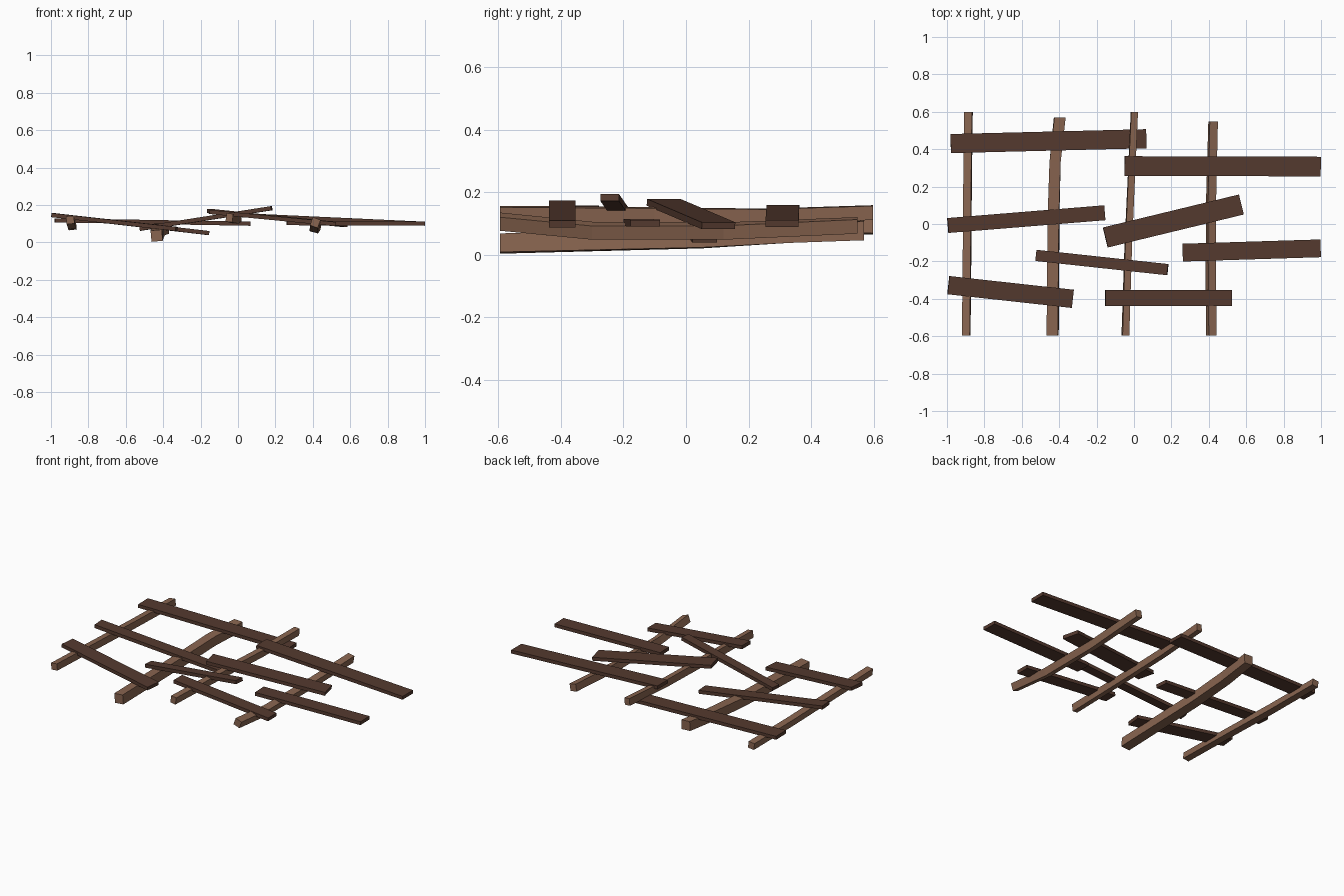
import bpy, bmesh
from math import cos, sin, radians
from mathutils import Vector

if "Cube" in bpy.data.objects:
    bpy.data.objects.remove(bpy.data.objects["Cube"])


def material(name, rgb):
    m = bpy.data.materials.new(name)
    m.diffuse_color = (*rgb, 1)
    m.use_nodes = True
    m.node_tree.nodes["Principled BSDF"].inputs["Base Color"].default_value = m.diffuse_color
    return m


BEAM = material("beam_wood", (0.25, 0.13, 0.08))
PLANK = material("plank_wood", (0.09, 0.042, 0.028))


def finish(bm, name, mat):
    bmesh.ops.recalc_face_normals(bm, faces=bm.faces)
    me = bpy.data.meshes.new(name)
    bm.to_mesh(me)
    bm.free()
    me.materials.append(mat)
    ob = bpy.data.objects.new(name, me)
    bpy.context.collection.objects.link(ob)


def loft(rings, name, mat):
    """Bridge four-cornered rings into a closed bar."""
    bm = bmesh.new()
    vs = [[bm.verts.new(p) for p in r] for r in rings]
    for a, b in zip(vs, vs[1:]):
        for i in range(4):
            j = (i + 1) % 4
            bm.faces.new((a[i], a[j], b[j], b[i]))
    bm.faces.new(vs[0])
    bm.faces.new(vs[-1])
    finish(bm, name, mat)


CORNERS = ((-1, -1), (1, -1), (1, 1), (-1, 1))


def beam(name, w, h, path):
    # path: centre x, y, z and roll of each bend
    rings = []
    for x, y, z, roll in path:
        c, s = cos(radians(roll)), sin(radians(roll))
        ring = []
        for a, b in CORNERS:
            u, v = a * w / 2, b * h / 2
            ring.append((x + u * c - v * s, y, z + u * s + v * c))
        rings.append(ring)
    loft(rings, name, BEAM)


def plank(name, a, b, width, thick=0.022):
    # straight board between two end centres
    a, b = Vector(a), Vector(b)
    d = (b - a).normalized()
    side = d.cross(Vector((0, 0, 1))).normalized()
    up = side.cross(d)
    rings = [[p + side * (i * width / 2) + up * (j * thick / 2) for i, j in CORNERS]
             for p in (a, b)]
    loft(rings, name, PLANK)


# warped bearers running front to back
beam("bearer_far_left", 0.042, 0.042,
     [(-0.897, -0.595, 0.120, 6), (-0.893, -0.2, 0.108, 6),
      (-0.890, 0.2, 0.095, 6), (-0.885, 0.598, 0.088, 6)])
beam("bearer_mid_left", 0.060, 0.060,
     [(-0.435, -0.595, 0.036, 5), (-0.430, 0.05, 0.052, 3),
      (-0.422, 0.33, 0.068, 0), (-0.397, 0.57, 0.078, -3)])
beam("bearer_mid_right", 0.036, 0.045,
     [(-0.046, -0.595, 0.132, -8), (-0.030, -0.1, 0.128, -6),
      (-0.014, 0.25, 0.124, -4), (0.002, 0.598, 0.135, -4)])
beam("bearer_far_right", 0.044, 0.046,
     [(0.413, -0.595, 0.106, -20), (0.411, -0.3, 0.077, -18),
      (0.412, 0.12, 0.076, -14), (0.423, 0.548, 0.094, -10)])

# loose boards lying across the bearers
BOARDS = [
    ((-0.980, 0.430, 0.118), (0.066, 0.456, 0.100), 0.102),
    ((-0.050, 0.310, 0.149), (0.998, 0.307, 0.100), 0.105),
    ((-0.995, -0.008, 0.147), (-0.157, 0.060, 0.050), 0.080),
    ((-0.523, -0.168, 0.073), (0.180, -0.244, 0.183), 0.060),
    ((-0.992, -0.327, 0.146), (-0.328, -0.400, 0.072), 0.098),
    ((-0.153, -0.072, 0.168), (0.573, 0.104, 0.093), 0.110),
    ((0.260, -0.153, 0.103), (0.998, -0.130, 0.101), 0.095),
    ((-0.153, -0.396, 0.163), (0.522, -0.396, 0.098), 0.086),
]
for n, (a, b, w) in enumerate(BOARDS, 1):
    plank(f"board_{n}", a, b, w)
